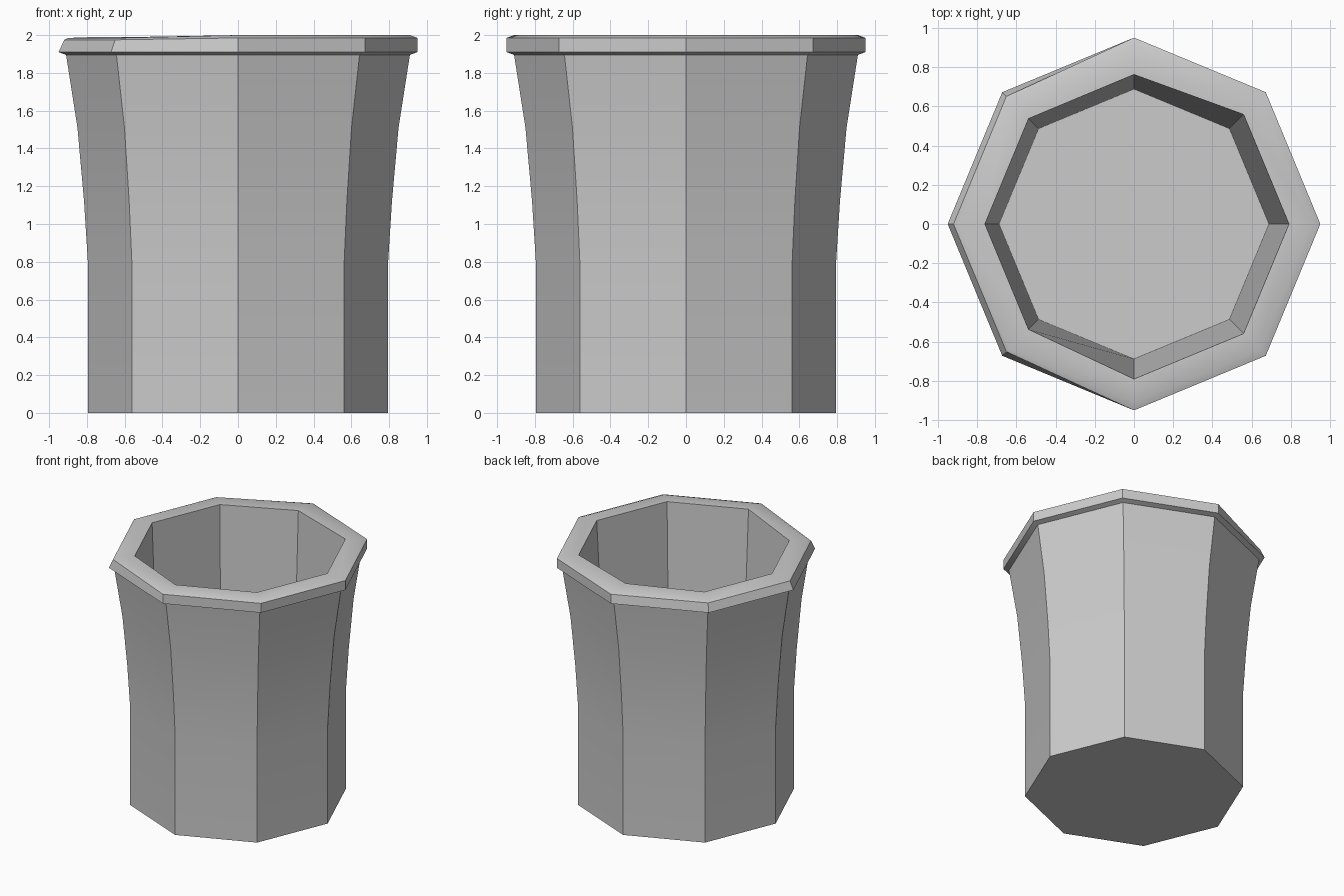
import bpy, bmesh, math

if "Cube" in bpy.data.objects:
    bpy.data.objects.remove(bpy.data.objects["Cube"])

SIDES = 8

def ring(bm, radius, z, left_radius=None, left_z=None):
    """Octagon ring with corners on the axes; left side (x < 0) may differ a little."""
    verts = []
    for i in range(SIDES):
        a = 2 * math.pi * i / SIDES
        left = math.cos(a) < -0.1
        r = left_radius if left and left_radius else radius
        h = left_z if left and left_z else z
        verts.append(bm.verts.new((r * math.cos(a), r * math.sin(a), h)))
    return verts

# Profile from the outer base, over the rim, down to the inner floor:
# radius, height, then radius and height on the slightly worn left side
profile = [
    (0.793, 0.0), (0.793, 0.77), (0.815, 1.12), (0.85, 1.51), (0.91, 1.895),
    (0.95, 1.91),
    (0.95, 1.985, 0.92, 1.975),
    (0.91, 2.0, 0.90, 1.985),
    (0.79, 2.0, 0.76, 1.99),
    (0.688, 0.1),
]

# Flared octagonal cup with rim and hollow inside
bm = bmesh.new()
rings = [ring(bm, *p) for p in profile]
rings[8][2].co.y = 0.762  # inner rim corner at the back sits further in
for low, high in zip(rings, rings[1:]):
    for i in range(SIDES):
        j = (i + 1) % SIDES
        bm.faces.new((low[i], low[j], high[j], high[i]))
bm.faces.new(rings[0][::-1])   # base
bm.faces.new(rings[-1])        # inner floor
bmesh.ops.recalc_face_normals(bm, faces=bm.faces)

mesh = bpy.data.meshes.new("octagonal_cup")
bm.to_mesh(mesh)
bm.free()
cup = bpy.data.objects.new("octagonal_cup", mesh)
bpy.context.collection.objects.link(cup)

# Smooth the gentle flare, keep the eight corners crisp
bpy.context.view_layer.objects.active = cup
cup.select_set(True)
bpy.ops.object.shade_smooth_by_angle(angle=math.radians(25))
